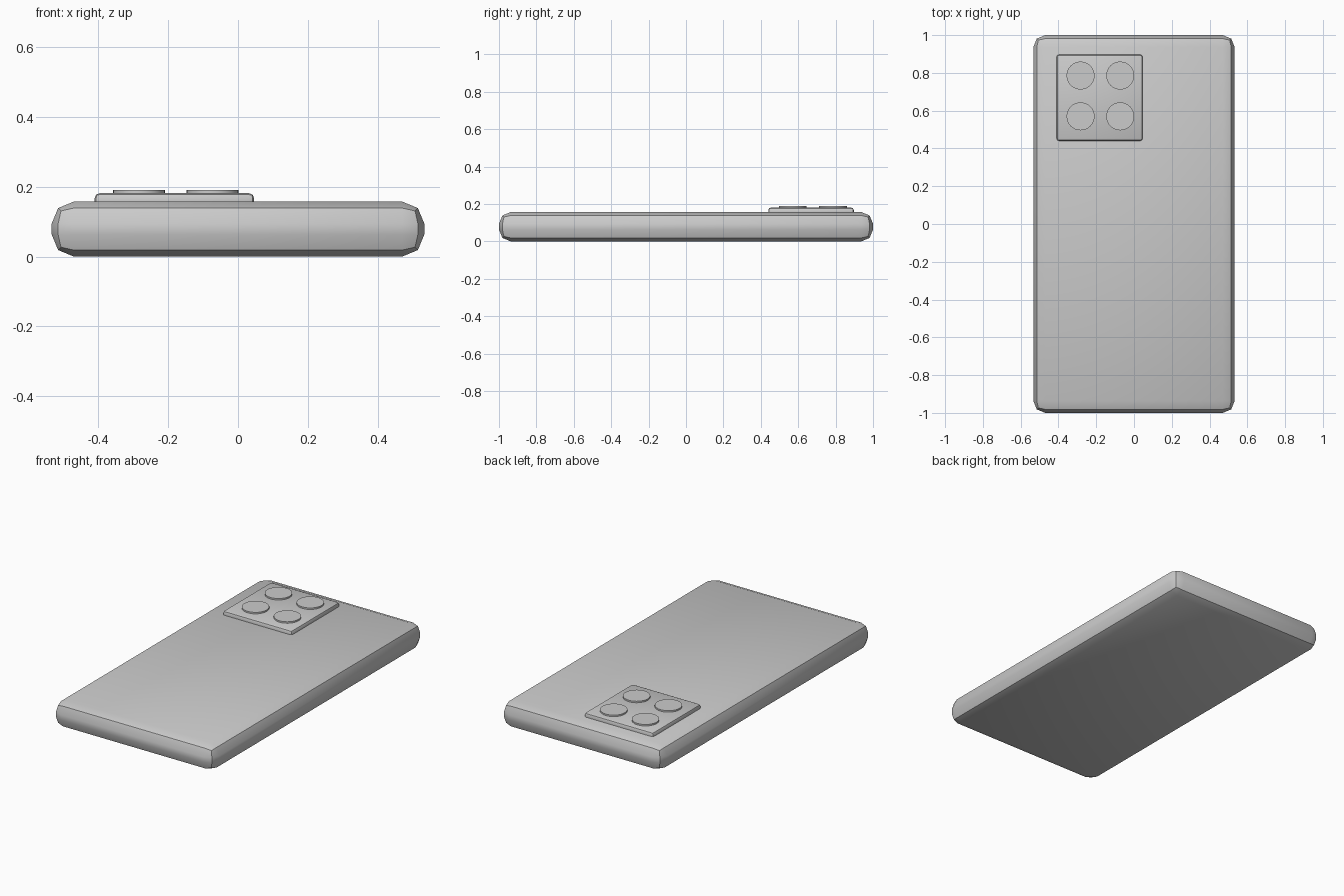
import bpy

if "Cube" in bpy.data.objects:
    bpy.data.objects.remove(bpy.data.objects["Cube"])


def apply_bevel(obj, width, segments):
    mod = obj.modifiers.new("rounded_edges", 'BEVEL')
    mod.width = width
    mod.segments = segments
    mod.limit_method = 'ANGLE'
    bpy.context.view_layer.objects.active = obj
    bpy.ops.object.modifier_apply(modifier=mod.name)


def smooth(obj):
    bpy.ops.object.select_all(action='DESELECT')
    obj.select_set(True)
    bpy.context.view_layer.objects.active = obj
    bpy.ops.object.shade_smooth_by_angle(angle=0.5236)


def rounded_box(name, low, high, width, segments):
    centre = [(a + b) / 2 for a, b in zip(low, high)]
    bpy.ops.mesh.primitive_cube_add(size=1, location=centre)
    obj = bpy.context.object
    obj.name = name
    obj.scale = [b - a for a, b in zip(low, high)]
    bpy.ops.object.transform_apply(location=False, rotation=False, scale=True)
    apply_bevel(obj, width, segments)
    smooth(obj)
    return obj


# Phone body with two-step rounded edges
rounded_box("phone_body", (-0.533, -1, 0), (0.533, 1, 0.157), 0.063, 2)

# Raised camera plate, sunk slightly into the back
rounded_box("camera_plate", (-0.41, 0.44, 0.135), (0.046, 0.897, 0.181), 0.014, 2)

# Four lens discs
for row, y in enumerate((0.786, 0.57)):
    for col, x in enumerate((-0.283, -0.073)):
        bpy.ops.mesh.primitive_cylinder_add(
            vertices=32, radius=0.074, depth=0.02, location=(x, y, 0.18))
        lens = bpy.context.object
        lens.name = f"camera_lens_{row}_{col}"
        smooth(lens)
